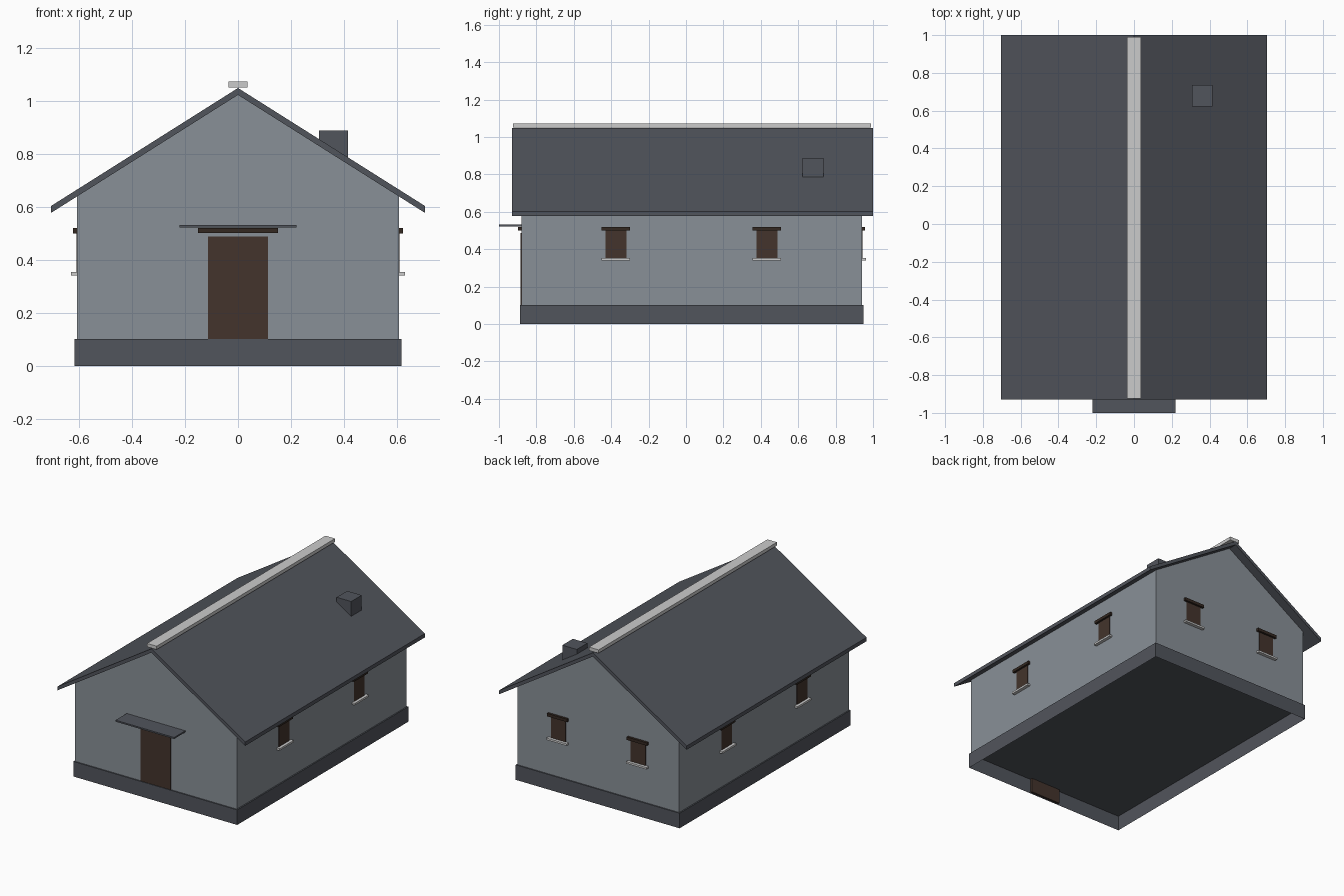
import bpy, bmesh

cube = bpy.data.objects.get("Cube")
if cube:
    bpy.data.objects.remove(cube, do_unlink=True)


def material(name, r, g, b):
    m = bpy.data.materials.new(name)
    m.use_nodes = True
    m.diffuse_color = (r, g, b, 1)
    bsdf = m.node_tree.nodes["Principled BSDF"]
    bsdf.inputs["Base Color"].default_value = (r, g, b, 1)
    bsdf.inputs["Roughness"].default_value = 0.8
    return m


WALL = material("grey_render", 0.25, 0.28, 0.31)
SLATE = material("dark_slate", 0.083, 0.09, 0.107)
WOOD = material("brown_wood", 0.056, 0.034, 0.025)
BEAM = material("dark_wood", 0.033, 0.021, 0.015)
PALE = material("pale_stone", 0.6, 0.6, 0.6)


def extrude_profile(name, profile, y0, y1, mat, open_bottom=False):
    """Extrude an x-z outline along y."""
    bm = bmesh.new()
    face = bm.faces.new([bm.verts.new((x, y0, z)) for x, z in profile])
    ext = bmesh.ops.extrude_face_region(bm, geom=[face], use_keep_orig=True)
    moved = [v for v in ext["geom"] if isinstance(v, bmesh.types.BMVert)]
    bmesh.ops.translate(bm, verts=moved, vec=(0, y1 - y0, 0))
    bmesh.ops.recalc_face_normals(bm, faces=bm.faces)
    if open_bottom:
        low = min(z for x, z in profile)
        under = [f for f in bm.faces if all(abs(v.co.z - low) < 1e-5 for v in f.verts)]
        bmesh.ops.delete(bm, geom=under, context="FACES")
    mesh = bpy.data.meshes.new(name)
    bm.to_mesh(mesh)
    bm.free()
    mesh.materials.append(mat)
    obj = bpy.data.objects.new(name, mesh)
    bpy.context.collection.objects.link(obj)
    return obj


def box(name, xs, ys, zs, mat, open_bottom=False):
    (x0, x1), (z0, z1) = sorted(xs), zs
    y0, y1 = sorted(ys)
    return extrude_profile(name, [(x0, z0), (x1, z0), (x1, z1), (x0, z1)],
                           y0, y1, mat, open_bottom)


# Main shell: hollow plinth, gabled walls, pitched roof
HALF, FRONT, BACK = 0.607, -0.88, 0.94
RIDGE, SLOPE, THICK, EAVE = 1.048, 0.631, 0.026, 0.705


def roof_z(x):
    return RIDGE - SLOPE * abs(x)


box("plinth", (-0.616, 0.616), (-0.888, 0.948), (0, 0.102), SLATE, True)
wall_top = roof_z(HALF) - THICK
extrude_profile("walls", [(-HALF, 0.102), (HALF, 0.102), (HALF, wall_top),
                          (0, RIDGE - THICK), (-HALF, wall_top)],
                FRONT, BACK, WALL, True)
upper = [(x, roof_z(x)) for x in (-EAVE, 0, EAVE)]
lower = [(x, z - THICK) for x, z in reversed(upper)]
extrude_profile("roof", upper + lower, -0.93, 1.0, SLATE)
box("ridge_cap", (-0.036, 0.036), (-0.925, 0.99), (1.05, 1.073), PALE)
box("chimney", (0.306, 0.415), (0.622, 0.735), (0.78, 0.887), SLATE)

# Entrance
box("door", (-0.113, 0.113), (-0.884, -0.87), (0.004, 0.488), WOOD)
box("door_lintel", (-0.15, 0.15), (-0.897, -0.87), (0.501, 0.52), BEAM)
box("door_canopy", (-0.22, 0.22), (-1.0, FRONT), (0.521, 0.531), SLATE)


# Windows: part name, half width, projection, height range, material
PARTS = [("pane", 0.056, 0.003, (0.352, 0.502), WOOD),
         ("lintel", 0.076, 0.016, (0.499, 0.519), BEAM),
         ("sill", 0.076, 0.022, (0.341, 0.354), PALE)]


def window(label, wall, centre):
    for part, half, out, zs, mat in PARTS:
        span = (centre - half, centre + half)
        name = f"{label}_window_{part}"
        if wall == "back":
            box(name, span, (BACK - 0.01, BACK + out), zs, mat)
        else:
            side = 1 if wall == "left" else -1
            box(name, (side * (HALF - 0.01), side * (HALF + out)), span, zs, mat)


for wall in ("left", "right"):
    window(f"{wall}_front", wall, -0.375)
    window(f"{wall}_rear", wall, 0.432)
window("back_left", "back", 0.3)
window("back_right", "back", -0.3)
